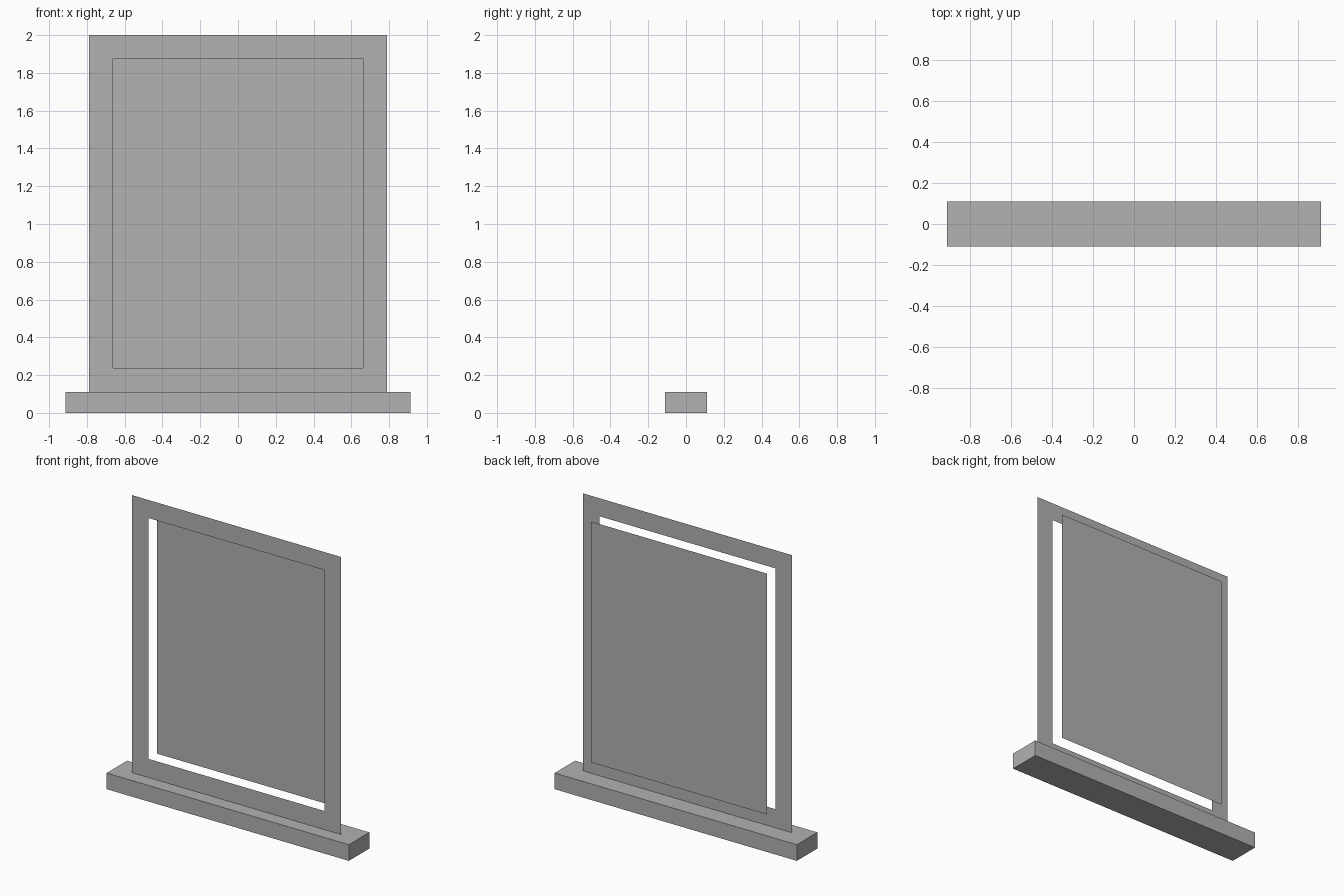
import bpy
import bmesh

if "Cube" in bpy.data.objects:
    bpy.data.objects.remove(bpy.data.objects["Cube"])

grey = bpy.data.materials.new("plain grey")
grey.diffuse_color = (0.445, 0.445, 0.445, 1)
grey.use_nodes = True
grey.node_tree.nodes["Principled BSDF"].inputs["Base Color"].default_value = grey.diffuse_color


def finish(name, bm):
    mesh = bpy.data.meshes.new(name)
    bm.to_mesh(mesh)
    bm.free()
    mesh.materials.append(grey)
    obj = bpy.data.objects.new(name, mesh)
    bpy.context.collection.objects.link(obj)
    return obj


def rectangle(bm, half_width, y, bottom, top):
    """Upright rectangle facing the front."""
    corners = [(-half_width, bottom), (half_width, bottom),
               (half_width, top), (-half_width, top)]
    return [bm.verts.new((x, y, z)) for x, z in corners]


SILL_TOP = 0.11
FRAME_Y, PANE_Y = -0.016, 0.077
HOLE = (0.663, 0.237, 1.877)  # half width, bottom, top

# Sill: solid block at the foot
bm = bmesh.new()
bmesh.ops.create_cube(bm, size=1)
bmesh.ops.scale(bm, vec=(1.825, 0.22, SILL_TOP), verts=bm.verts)
bmesh.ops.translate(bm, vec=(0, 0, SILL_TOP / 2), verts=bm.verts)
finish("sill", bm)

# Frame: flat sheet with a rectangular opening
bm = bmesh.new()
outer = rectangle(bm, 0.788, FRAME_Y, SILL_TOP, 2.0)
inner = rectangle(bm, HOLE[0], FRAME_Y, HOLE[1], HOLE[2])
for i in range(4):
    j = (i + 1) % 4
    bm.faces.new((outer[i], outer[j], inner[j], inner[i]))
finish("window_frame", bm)

# Pane: flat sheet the size of the opening, set behind the frame
bm = bmesh.new()
bm.faces.new(rectangle(bm, HOLE[0], PANE_Y, HOLE[1], HOLE[2]))
finish("window_pane", bm)
